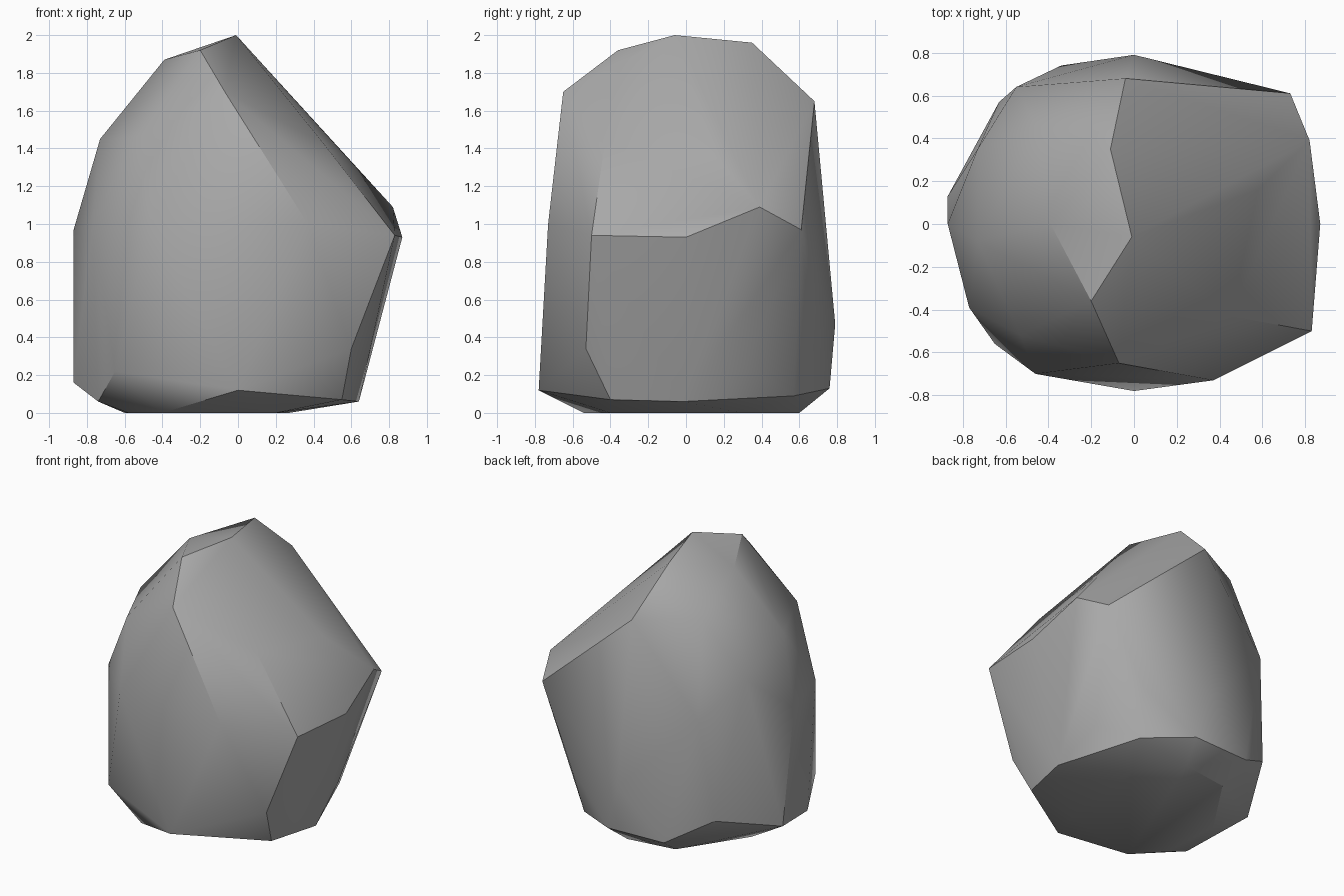
import bpy
import bmesh
import math
from mathutils import Vector

# Remove the default cube only
default = bpy.data.objects.get("Cube")
if default:
    bpy.data.objects.remove(default, do_unlink=True)

# Corner points of the boulder, grouped by region
crown = [(-.01, -.06, 2), (-.2, -.36, 1.92), (-.07, -.65, 1.7), (-.39, 0, 1.87),
         (-.11, .35, 1.96), (-.04, .68, 1.65), (-.45, .45, 1.67)]
left_flank = [(.45, -.43, 1.43), (.37, -.73, 1), (.83, -.5, .94), (.87, 0, .93),
              (.82, .39, 1.09), (.73, .61, .97), (.6, -.53, .34), (.47, .65, .43)]
right_flank = [(-.53, -.52, 1.46), (-.73, -.08, 1.45), (-.77, -.39, 1), (-.46, -.7, 1),
               (-.87, 0, .97), (-.73, .35, 1.27), (-.55, .64, 1.03), (-.63, .57, .3),
               (0, .79, .47)]
foot = [(0, -.78, .12), (.55, -.4, .07), (.64, -.02, .06), (.59, .31, .24),
        (.42, .57, .09), (.1, .76, .13), (-.34, .74, .13), (-.87, .13, .16),
        (-.74, -.34, .06), (-.65, -.56, .22)]
underside = [(-.4, -.54, 0), (.2, -.4, 0), (.27, .3, 0), (.05, .6, 0),
             (-.3, .55, 0), (-.6, .1, 0), (-.58, -.35, 0)]
# Shallow hollows pressed into the surface
hollows = [(.58, .16, 1.35)]


def press_hollow(bm, point):
    """Split the face nearest to the point and pull its middle onto it."""
    target = Vector(point)

    def gap(face):
        a, b, c = (v.co for v in face.verts)
        normal = (b - a).cross(c - a).normalized()
        flat = target - normal * (target - a).dot(normal)
        middle = (a + b + c) / 3
        inside = all((q - p).cross(flat - p).dot(normal) >= 0
                     for p, q in ((a, b), (b, c), (c, a)))
        return abs((target - a).dot(normal)) if inside else 1 + (middle - target).length

    face = min(bm.faces, key=gap)
    result = bmesh.ops.poke(bm, faces=[face])
    result["verts"][0].co = target


# Stone material
stone = bpy.data.materials.new("grey stone")
stone.use_nodes = True
grey = (.4, .4, .4, 1)
stone.diffuse_color = grey
stone.node_tree.nodes["Principled BSDF"].inputs["Base Color"].default_value = grey

# Boulder body wrapped around its corner points
bm = bmesh.new()
for point in crown + left_flank + right_flank + foot + underside:
    bm.verts.new(point)
hull = bmesh.ops.convex_hull(bm, input=bm.verts[:])
spare = {g for g in hull["geom_interior"] + hull["geom_unused"]
         if isinstance(g, bmesh.types.BMVert)}
bmesh.ops.delete(bm, geom=list(spare), context="VERTS")
for point in hollows:
    press_hollow(bm, point)
bmesh.ops.recalc_face_normals(bm, faces=bm.faces[:])

mesh = bpy.data.meshes.new("boulder")
bm.to_mesh(mesh)
bm.free()
mesh.materials.append(stone)
boulder = bpy.data.objects.new("boulder", mesh)
bpy.context.collection.objects.link(boulder)

# Soft facets with crisp ridges
bpy.ops.object.select_all(action="DESELECT")
boulder.select_set(True)
bpy.context.view_layer.objects.active = boulder
bpy.ops.object.shade_smooth_by_angle(angle=math.radians(30))
